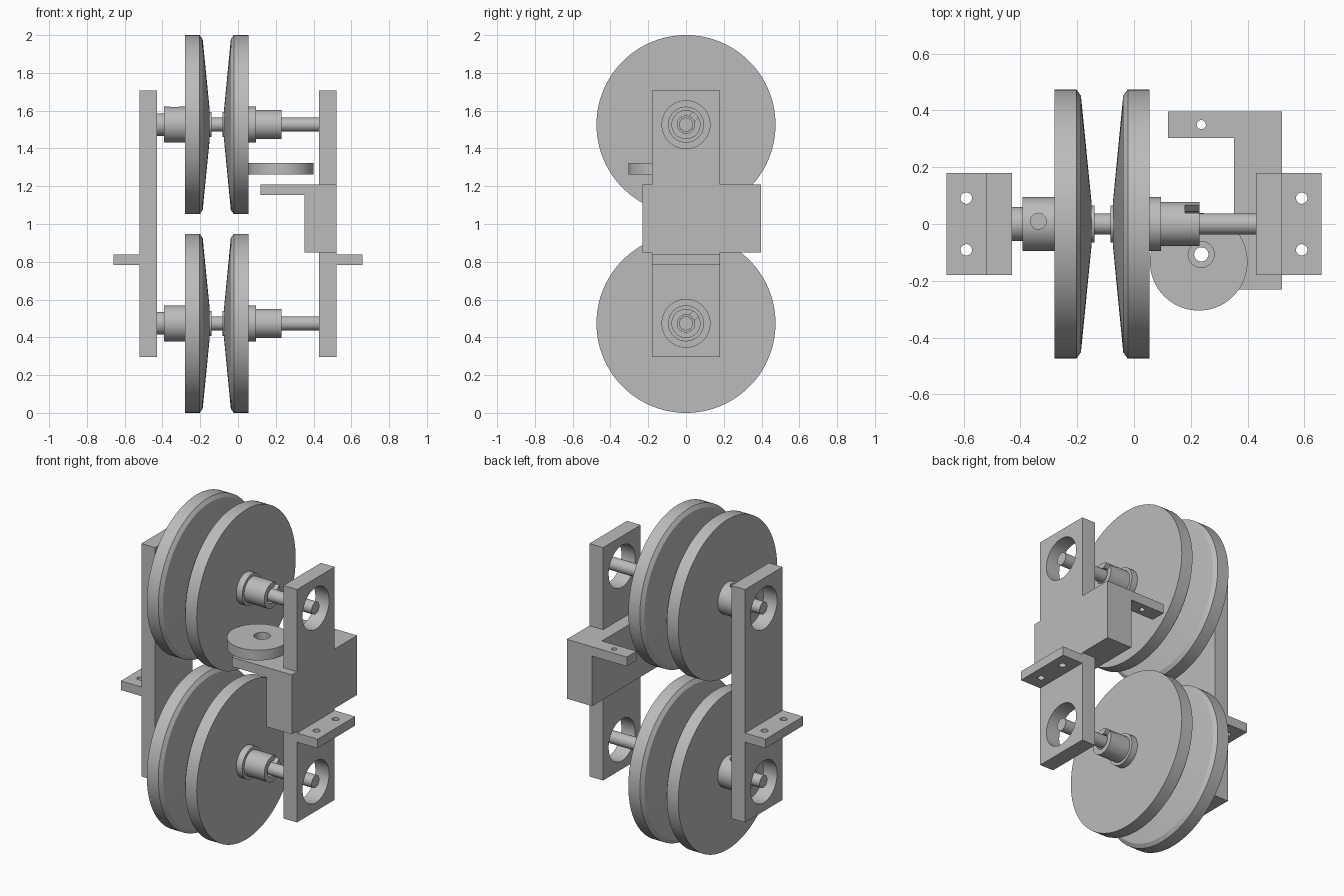
import bpy, bmesh, math
from mathutils import Matrix, Vector

cube = bpy.data.objects.get("Cube")
if cube:
    bpy.data.objects.remove(cube, do_unlink=True)

grey = bpy.data.materials.new("plain grey")
grey.use_nodes = True
colour = (0.5, 0.5, 0.5, 1)
grey.diffuse_color = colour
grey.node_tree.nodes["Principled BSDF"].inputs["Base Color"].default_value = colour


def finish(name, bm):
    bmesh.ops.recalc_face_normals(bm, faces=bm.faces)
    mesh = bpy.data.meshes.new(name)
    bm.to_mesh(mesh)
    bm.free()
    mesh.materials.append(grey)
    obj = bpy.data.objects.new(name, mesh)
    bpy.context.collection.objects.link(obj)
    return obj


def box(name, x, y, z):
    """Box from its (low, high) range on each axis."""
    bm = bmesh.new()
    bmesh.ops.create_cube(bm, size=1)
    for v in bm.verts:
        v.co = [r[0] + (c + 0.5) * (r[1] - r[0]) for r, c in zip((x, y, z), v.co)]
    return finish(name, bm)


def cylinder(name, centre, radius, length, axis="Z", segments=48):
    bm = bmesh.new()
    turn = Matrix.Rotation(math.pi / 2, 4, "Y") if axis == "X" else Matrix()
    bmesh.ops.create_cone(bm, cap_ends=True, segments=segments, radius1=radius,
                          radius2=radius, depth=length,
                          matrix=Matrix.Translation(centre) @ turn)
    return finish(name, bm)


def lathe(name, profile, z, steps=128):
    """Closed (x, radius) profile turned round a shaft at height z."""
    bm = bmesh.new()
    verts = [bm.verts.new((x, 0, r)) for x, r in profile]
    edges = [bm.edges.new((v, verts[i - 1])) for i, v in enumerate(verts)]
    bmesh.ops.spin(bm, geom=verts + edges, cent=(0, 0, 0), axis=(1, 0, 0),
                   angle=math.tau, steps=steps, use_merge=True)
    bmesh.ops.remove_doubles(bm, verts=bm.verts, dist=0.0001)
    bmesh.ops.translate(bm, verts=bm.verts, vec=(0, 0, z))
    return finish(name, bm)


def activate(obj):
    bpy.ops.object.select_all(action="DESELECT")
    obj.select_set(True)
    bpy.context.view_layer.objects.active = obj


def combine(obj, tools, operation="DIFFERENCE"):
    activate(obj)
    for tool in tools:
        mod = obj.modifiers.new("combine", "BOOLEAN")
        mod.operation, mod.object, mod.solver = operation, tool, "EXACT"
        bpy.ops.object.modifier_apply(modifier=mod.name)
        bpy.data.objects.remove(tool, do_unlink=True)


def smooth(obj):
    activate(obj)
    bpy.ops.object.shade_smooth_by_angle(angle=math.radians(25))


SHAFTS = {"lower": 0.474, "upper": 1.526}
RIM, SHAFT, BORE = 0.474, 0.037, 0.046

# Shafts and the two facing cone discs on each
for level, z in SHAFTS.items():
    smooth(cylinder(level + "_shaft", (0, 0, z), SHAFT, 1.04, "X"))

    right_disc = lathe(level + "_right_disc", [
        (-0.434, SHAFT), (-0.434, 0.06), (-0.393, 0.06), (-0.393, 0.095),
        (-0.28, 0.095), (-0.28, RIM), (-0.203, RIM), (-0.187, 0.452),
        (-0.15, 0.08), (-0.15, 0.066), (-0.14, 0.066), (-0.14, SHAFT)], z)
    combine(right_disc, [cylinder("screw_cutter", (-0.337, 0.01, z + 0.1), 0.028, 0.12)])
    smooth(right_disc)

    left_disc = lathe(level + "_left_disc", [
        (0.23, BORE), (0.23, 0.077), (0.095, 0.077), (0.095, 0.095),
        (0.055, 0.095), (0.055, RIM), (-0.022, RIM), (-0.038, 0.452),
        (-0.074, 0.08), (-0.074, 0.066), (-0.083, 0.066), (-0.083, SHAFT),
        (0.1, SHAFT), (0.1, BORE)], z)
    # Key slot across the collar end
    slot = box("slot_cutter", (0.18, 0.25), (-0.02, 0.02), (0.03, 0.12))
    slot.data.transform(Matrix.Translation((0, 0, z)) @ Matrix.Rotation(-math.pi / 4, 4, "X"))
    combine(left_disc, [slot])
    smooth(left_disc)

# Upright side frames with a mounting tab each
for side, s in (("right", -1), ("left", 1)):
    frame = box(side + "_frame", sorted((s * 0.43, s * 0.522)), (-0.18, 0.18), (0.296, 1.708))
    parts = [box("tab", sorted((s * 0.5, s * 0.66)), (-0.18, 0.18), (0.783, 0.838))]
    if side == "left":
        # Block with two arms reaching towards the discs
        arm_x, arm_z = (0.12, 0.45), (1.153, 1.21)
        parts += [box("block", (0.352, 0.522), (-0.23, 0.396), (0.85, 1.21)),
                  box("back_arm", arm_x, (0.303, 0.396), arm_z),
                  box("front_arm", arm_x, (-0.23, 0), arm_z)]
    combine(frame, parts, "UNION")
    holes = [cylinder("bearing_cutter", (s * 0.476, 0, z), 0.127, 0.3, "X", 64)
             for z in SHAFTS.values()]
    holes += [cylinder("tab_cutter", (s * 0.591, y, 0.81), 0.02, 0.2)
              for y in (-0.091, 0.091)]
    if side == "left":
        holes += [cylinder("arm_cutter", (0.237, 0.35, 1.18), 0.016, 0.2),
                  cylinder("arm_cutter", (0.237, -0.107, 1.18), 0.025, 0.2)]
    combine(frame, holes)
    smooth(frame)

# Off-centre cam ring above the front arm
cam = cylinder("cam_ring", (0.228, -0.133, 1.293), 0.172, 0.062, segments=96)
combine(cam, [cylinder("cam_cutter", (0.237, -0.107, 1.293), BORE, 0.2)])
smooth(cam)
